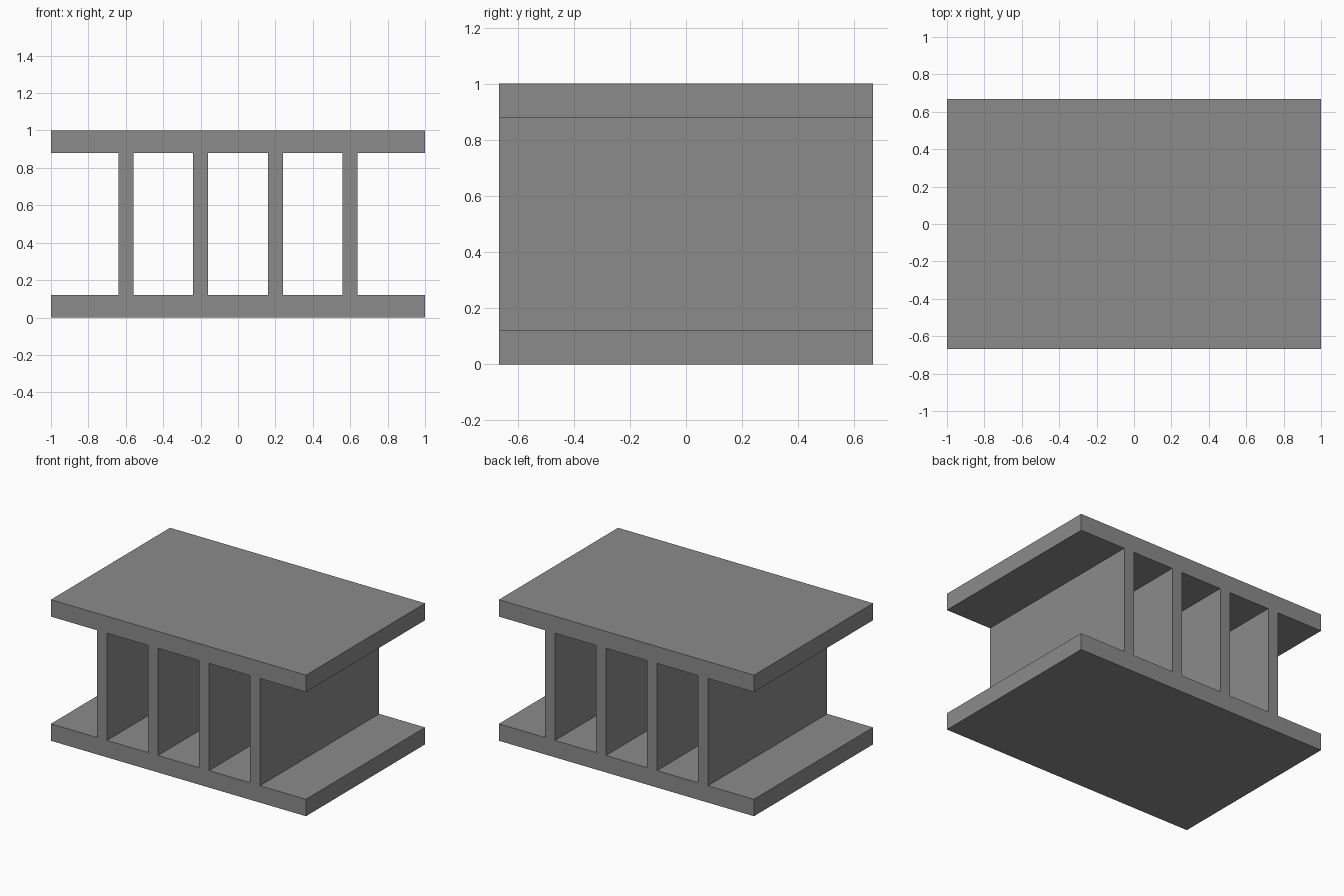
import bpy, bmesh

if "Cube" in bpy.data.objects:
    bpy.data.objects.remove(bpy.data.objects["Cube"])

# single flat grey
grey = bpy.data.materials.new("mid grey")
grey.diffuse_color = (0.26, 0.26, 0.26, 1)
grey.use_nodes = True
grey.node_tree.nodes["Principled BSDF"].inputs["Base Color"].default_value = grey.diffuse_color

DEPTH, HEIGHT, FLANGE, WEB = 1.334, 1.0, 0.12, 0.08
WEB_X = (-0.6, -0.2, 0.2, 0.6)

# cross-section grid lines
xs = [-1.0] + [c + s * WEB / 2 for c in WEB_X for s in (-1, 1)] + [1.0]
zs = [0.0, FLANGE, HEIGHT - FLANGE, HEIGHT]

bm = bmesh.new()
grid = [[bm.verts.new((x, -DEPTH / 2, z)) for z in zs] for x in xs]

# fill both flanges fully, and the middle row only where webs stand
for i in range(len(xs) - 1):
    for j in range(3):
        if j != 1 or i % 2 == 1:
            bm.faces.new((grid[i][j], grid[i + 1][j],
                          grid[i + 1][j + 1], grid[i][j + 1]))

# extrude the section front to back
ext = bmesh.ops.extrude_face_region(bm, geom=bm.faces[:], use_keep_orig=True)
moved = [g for g in ext["geom"] if isinstance(g, bmesh.types.BMVert)]
bmesh.ops.translate(bm, verts=moved, vec=(0, DEPTH, 0))
bmesh.ops.recalc_face_normals(bm, faces=bm.faces[:])

mesh = bpy.data.meshes.new("beam_section")
bm.to_mesh(mesh)
bm.free()
mesh.materials.append(grey)
beam = bpy.data.objects.new("multi_web_beam", mesh)
bpy.context.collection.objects.link(beam)
